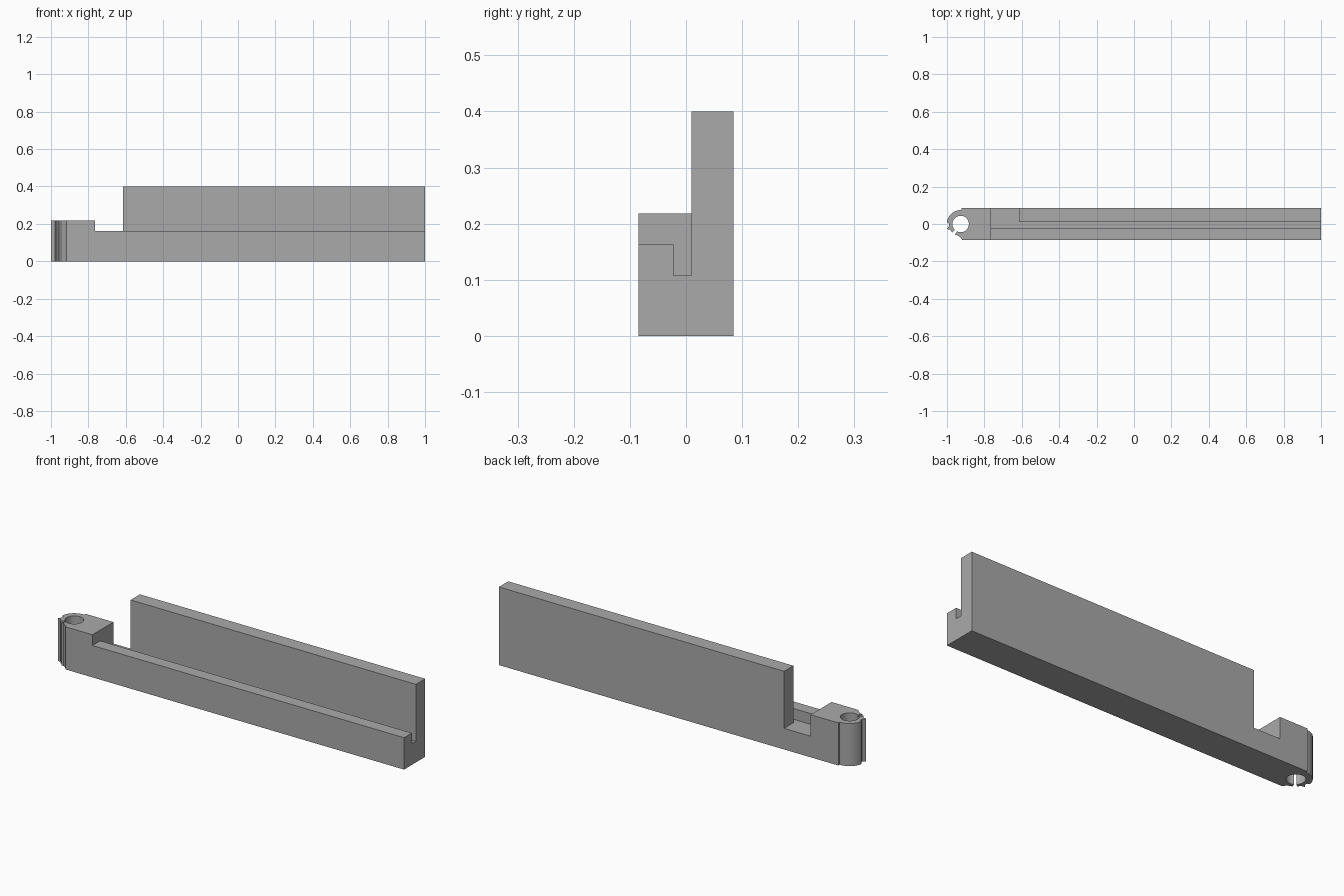
import bpy, bmesh
from math import cos, sin, radians

default = bpy.data.objects.get("Cube")
if default:
    bpy.data.objects.remove(default, do_unlink=True)

grey = bpy.data.materials.new("plain grey")
grey.use_nodes = True
colour = (0.4, 0.4, 0.4, 1)
grey.diffuse_color = colour
grey.node_tree.nodes["Principled BSDF"].inputs["Base Color"].default_value = colour

HALF_WIDTH, TOP = 0.085, 0.40
PIN_X = -0.927          # centre of the clip hole
BLOCK_END, WALL_START = -0.765, -0.615
SLOT_FRONT, SLOT_BACK, SLOT_FLOOR = -0.022, 0.01, 0.108


def prism(name, outline, z0, z1):
    """Extrude a plan outline between two heights."""
    bm = bmesh.new()
    face = bm.faces.new([bm.verts.new((x, y, z0)) for x, y in outline])
    new = bmesh.ops.extrude_face_region(bm, geom=[face])["geom"]
    bmesh.ops.translate(bm, vec=(0, 0, z1 - z0),
                        verts=[v for v in new if isinstance(v, bmesh.types.BMVert)])
    bmesh.ops.recalc_face_normals(bm, faces=bm.faces)
    mesh = bpy.data.meshes.new(name)
    bm.to_mesh(mesh)
    bm.free()
    mesh.materials.append(grey)
    obj = bpy.data.objects.new(name, mesh)
    bpy.context.collection.objects.link(obj)
    return obj


def polar(r, angle):
    return PIN_X + r * cos(radians(angle)), r * sin(radians(angle))


def arc(r, start, end, steps):
    return [polar(r, start + (end - start) * i / steps) for i in range(steps + 1)]


# Plan outline: straight bar ending in an open, toothed clip
outline = [(1, -HALF_WIDTH), (1, HALF_WIDTH), (-0.922, HALF_WIDTH)]
outline += arc(0.074, 86, 174, 16)                       # back of the clip ring
outline += [polar(0.062, 178), polar(0.062, 190)]        # notch
outline += [polar(0.078, 200), polar(0.066, 207), polar(0.062, 216), polar(0.066, 226)]
outline += arc(0.044, 226, -118, 40)                     # hole, through the gap
outline += [polar(0.067, 243), polar(0.062, 252), polar(0.070, 268), (-0.918, -HALF_WIDTH)]
holder = prism("card_holder", outline, 0, TOP)


def cut(x0, x1, y0, y1, z0):
    """Remove everything above z0 inside a rectangle."""
    cutter = prism("cutter", [(x0, y0), (x1, y0), (x1, y1), (x0, y1)], z0, 1)
    cutter.hide_render = True
    mod = holder.modifiers.new("cut", "BOOLEAN")
    mod.operation, mod.solver, mod.object = "DIFFERENCE", "EXACT", cutter
    bpy.context.view_layer.objects.active = holder
    bpy.ops.object.modifier_apply(modifier=mod.name)
    bpy.data.objects.remove(cutter, do_unlink=True)


cut(-2, WALL_START, -1, 1, 0.218)                        # clip block top
cut(BLOCK_END, 2, -1, SLOT_BACK, 0.163)                  # front rail top
cut(BLOCK_END, 2, SLOT_FRONT, SLOT_BACK, SLOT_FLOOR)     # long slot
cut(BLOCK_END, WALL_START, SLOT_FRONT, 1, SLOT_FLOOR)    # gap beside the tall wall

# Smooth hole and ring, crisp edges elsewhere
bpy.ops.object.select_all(action="DESELECT")
holder.select_set(True)
bpy.context.view_layer.objects.active = holder
bpy.ops.object.shade_smooth_by_angle(angle=radians(25))
